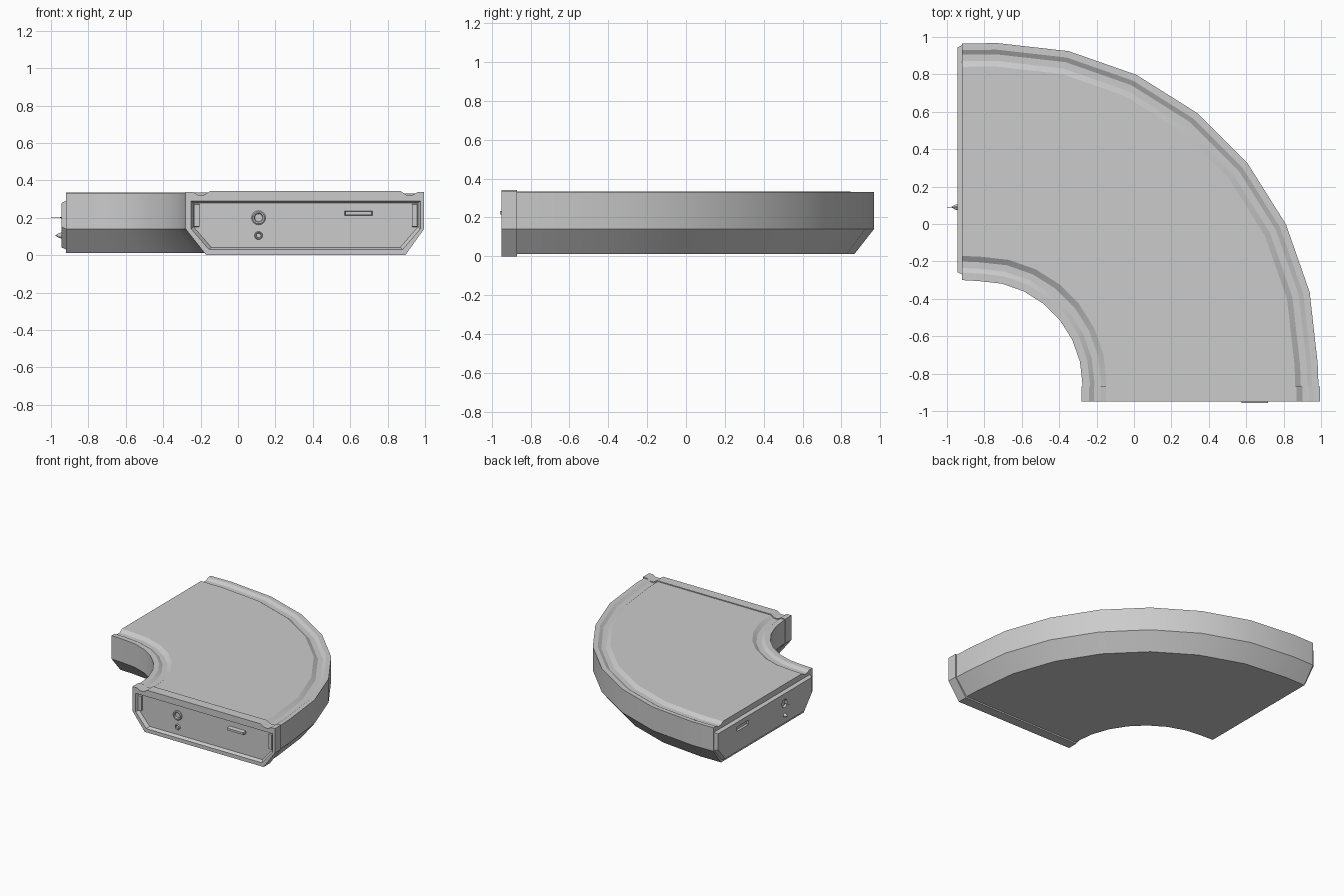
import bpy, bmesh, math
from mathutils import Vector

cube = bpy.data.objects.get("Cube")
if cube:
    bpy.data.objects.remove(cube)

grey = bpy.data.materials.new("light grey")
grey.use_nodes = True
colour = (0.6, 0.6, 0.6, 1)
grey.diffuse_color = colour
grey.node_tree.nodes["Principled BSDF"].inputs["Base Color"].default_value = colour

WIDTH = 1.27
# Cross-section as (distance from inner edge, height)
SECTION = [(0, .33), (.04, .33), (.065, .315), (.10, .315), (.13, .335),
           (1.145, .335), (1.175, .315), (1.21, .315), (1.235, .33), (WIDTH, .33),
           (WIDTH, .14), (1.17, .012), (.11, .012), (0, .14)]
# Outline of the connector at the ends
CONNECTOR = [(.03, .29), (1.255, .29), (1.255, .14), (1.16, .03), (.125, .03), (.03, .14)]


def loft(name, rings):
    """Join equal rings of points into a closed solid."""
    bm = bmesh.new()
    rows = [[bm.verts.new(p) for p in ring] for ring in rings]
    for a, b in zip(rows, rows[1:]):
        for i in range(len(a)):
            j = (i + 1) % len(a)
            bm.faces.new((a[i], a[j], b[j], b[i]))
    bm.faces.new(rows[0])
    bm.faces.new(rows[-1])
    bmesh.ops.recalc_face_normals(bm, faces=bm.faces)
    mesh = bpy.data.meshes.new(name)
    bm.to_mesh(mesh)
    bm.free()
    obj = bpy.data.objects.new(name, mesh)
    bpy.context.collection.objects.link(obj)
    mesh.materials.append(grey)
    return obj


def activate(obj):
    bpy.ops.object.select_all(action='DESELECT')
    obj.select_set(True)
    bpy.context.view_layer.objects.active = obj


def cut(obj, cutter):
    cutter.hide_render = True
    mod = obj.modifiers.new("cut", 'BOOLEAN')
    mod.object = cutter
    mod.operation = 'DIFFERENCE'
    mod.solver = 'EXACT'
    activate(obj)
    bpy.ops.object.modifier_apply(modifier=mod.name)
    bpy.data.objects.remove(cutter)


def front(d, z, y):
    return Vector((-.28 + d, y, z))


def side(d, z, x):
    return Vector((x, -.30 + d, z))


def shrink(outline, amount):
    mid_d, mid_z = WIDTH / 2, .16
    return [(d - math.copysign(amount, d - mid_d), z - math.copysign(amount, z - mid_z))
            for d, z in outline]


def box_outline(d0, d1, z0, z1):
    return [(d0, z0), (d1, z0), (d1, z1), (d0, z1)]


def circle(d, z, r, n=16):
    return [(d + r * math.cos(i * math.tau / n), z + r * math.sin(i * math.tau / n))
            for i in range(n)]


def extrude(name, place, layers):
    """Stack outlines at given depths on the chosen end."""
    return loft(name, [[place(d, z, depth) for d, z in outline] for outline, depth in layers])


# Curved body: inner and outer edges bend about their own centres
stations = [(Vector((-.92, -.30)), Vector((-.92, .965)))]
for i in range(8):
    a = i / 7 * math.pi / 2
    turn = Vector((math.sin(a), math.cos(a)))
    stations.append((Vector((-.83, -.86)) + .555 * turn,
                     Vector((-.73, -.745)) + 1.712 * turn))
stations.append((Vector((-.277, -.88)), Vector((.987, -.88))))
body = loft("curved_body", [
    [(*(p + (q - p) * (d / WIDTH)), z) for d, z in SECTION] for p, q in stations])

# Front flange, slightly larger than the body, with a tapered recess
flange_section = [(d * 1.004, z + .007 if z > .2 else (0 if z < .1 else z)) for d, z in SECTION]
flange = extrude("front_flange", front, [(flange_section, -.95), (flange_section, -.87)])
cut(flange, extrude("recess_cutter", front, [
    (shrink(CONNECTOR, -.002), -.96), (CONNECTOR, -.95), (shrink(CONNECTOR, .012), -.925)]))

# Side plug that fits the recess
plug = extrude("side_plug", side, [
    (CONNECTOR, -.90), (CONNECTOR, -.92), (shrink(CONNECTOR, .012), -.945)])
cut(plug, extrude("slot_cutter", side, [
    (box_outline(.85, 1.0, .205, .24), -.96), (box_outline(.85, 1.0, .205, .24), -.925)]))

# Pin sockets in the recess and a matching socket on the plug
parts = [body, flange, plug]
for name, z, r in (("large_socket", .20, .038), ("small_socket", .105, .022)):
    parts.append(extrude(name, front, [
        (circle(.39, z, r), -.92), (circle(.39, z, r), -.933),
        (circle(.39, z, r * .85), -.938), (circle(.39, z, r * .65), -.936),
        (circle(.39, z, r * .55), -.926)]))
parts.append(extrude("plug_pin", side, [
    (circle(.39, .105, .017), -.94), (circle(.39, .105, .013), -.955),
    (circle(.39, .105, .002), -.975)]))
parts.append(extrude("plug_needle", side, [
    (circle(.39, .20, .003, 8), -.94), (circle(.39, .20, .001, 8), -1.0)]))
cut(plug, extrude("hole_cutter", side, [
    (circle(.39, .20, .038), -.96), (circle(.39, .20, .03), -.93)]))

# Key bar and end clips on the recessed panel
parts.append(extrude("key_bar", front, [
    (box_outline(.85, 1.0, .21, .237), -.92), (box_outline(.855, .995, .215, .232), -.957)]))
for name, d in (("inner_clip", .042), ("outer_clip", 1.213)):
    clip = box_outline(d, d + .028, .15, .275)
    parts.append(extrude(name, front, [(clip, -.92), (shrink(clip, .003), -.94)]))

for part in parts:
    activate(part)
    bpy.ops.object.shade_smooth_by_angle(angle=math.radians(30))
